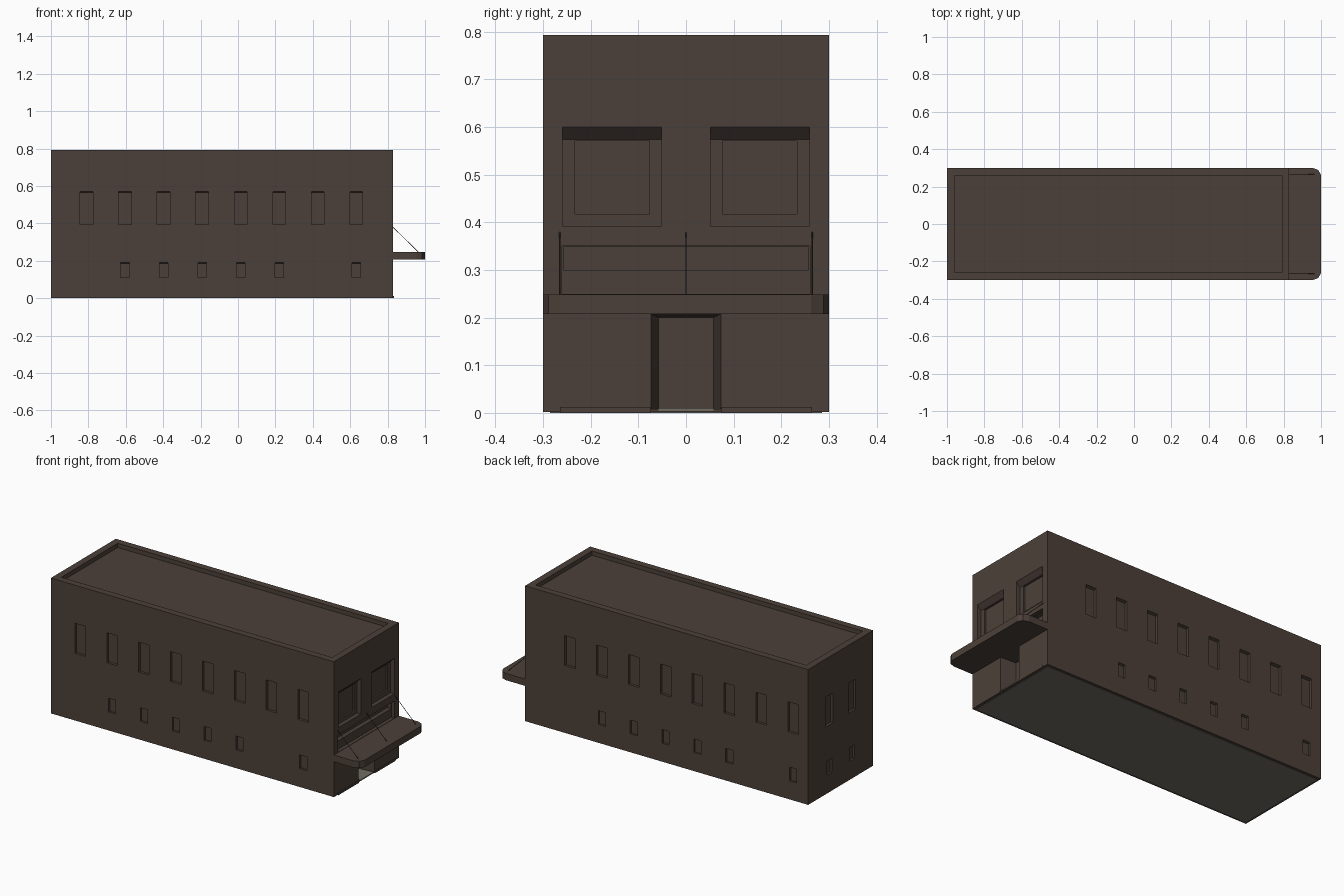
import bpy, bmesh
from mathutils import Vector

cube = bpy.data.objects.get("Cube")
if cube:
    bpy.data.objects.remove(cube, do_unlink=True)


def material(name, rgb):
    m = bpy.data.materials.new(name)
    m.use_nodes = True
    m.diffuse_color = (*rgb, 1)
    m.node_tree.nodes["Principled BSDF"].inputs["Base Color"].default_value = (*rgb, 1)
    return m


BROWN = material("dark brown", (0.072, 0.051, 0.041))
BEIGE = material("grey beige floor", (0.165, 0.152, 0.122))
STEEL = material("dark steel", (0.03, 0.027, 0.025))


def make(name, bm, mat):
    bmesh.ops.recalc_face_normals(bm, faces=bm.faces)
    mesh = bpy.data.meshes.new(name)
    bm.to_mesh(mesh)
    bm.free()
    mesh.materials.append(mat)
    obj = bpy.data.objects.new(name, mesh)
    bpy.context.collection.objects.link(obj)
    return obj


def hexa(bm, near, far):
    """Solid joining two loops of points."""
    a = [bm.verts.new(p) for p in near]
    b = [bm.verts.new(p) for p in far]
    bm.faces.new(a)
    bm.faces.new(b[::-1])
    for i in range(len(a)):
        j = (i + 1) % len(a)
        bm.faces.new((a[i], b[i], b[j], a[j]))


def box(name, lo, hi, mat):
    bm = bmesh.new()
    ring = [(lo[0], lo[1]), (hi[0], lo[1]), (hi[0], hi[1]), (lo[0], hi[1])]
    hexa(bm, [(*p, lo[2]) for p in ring], [(*p, hi[2]) for p in ring])
    return make(name, bm, mat)


# Each wall: origin, sideways direction, inward direction
X, Y = Vector((1, 0, 0)), Vector((0, 1, 0))
WALLS = {
    "front": (Y * -0.3, X, Y),
    "back": (Y * 0.3, X, -Y),
    "entrance": (X * 0.83, Y, -X),
    "rear": (X * -1, Y, X),
}


def recess(bm, wall, u, width, z0, z1, depth, drop=0.0, splay=0.0, start=0.0):
    """Cutter for a recess whose head drops and jambs close in with depth."""
    origin, side, inward = WALLS[wall]

    def ring(d):
        t = (d - start) / (depth - start)
        w, top = width / 2 - splay * t, z1 - drop * t
        return [origin + side * (u + s * w) + inward * d + Vector((0, 0, z))
                for s, z in ((-1, z0), (1, z0), (1, top), (-1, top))]
    hexa(bm, ring(start - 0.01), ring(depth))


def carve(target, bm):
    cutter = make("cutter", bm, BROWN)
    mod = target.modifiers.new("carve", "BOOLEAN")
    mod.operation, mod.solver, mod.object = "DIFFERENCE", "EXACT", cutter
    bpy.context.view_layer.objects.active = target
    bpy.ops.object.modifier_apply(modifier=mod.name)
    bpy.data.objects.remove(cutter, do_unlink=True)


# Building shell
building = box("building", (-1, -0.3, 0.002), (0.83, 0.3, 0.793), BROWN)
cuts = bmesh.new()


def window_pair(wall, u, lower=True):
    recess(cuts, wall, u, 0.068, 0.395, 0.57, 0.015, drop=0.006)
    if lower:
        recess(cuts, wall, u, 0.046, 0.11, 0.19, 0.012, drop=0.005)


# Long side windows: the back repeats the front turned half round
for i in range(8):
    x = -0.81 + i * 0.206
    window_pair("front", x, i not in (0, 6))
    window_pair("back", -0.27 - x, i not in (0, 6))

# Rear end windows
for y in (-0.105, 0.105):
    window_pair("rear", y)

# Entrance end: big windows, sign slot and doorway
for y in (-0.155, 0.155):
    recess(cuts, "entrance", y, 0.208, 0.392, 0.6, 0.025, drop=0.026)
recess(cuts, "entrance", 0, 0.52, 0.25, 0.35, 0.02)
recess(cuts, "entrance", 0, 0.146, 0.008, 0.208, 0.09, drop=0.008, splay=0.015)

# Roof well behind the parapet
well = [(-0.96, -0.26), (0.79, -0.26), (0.79, 0.26), (-0.96, 0.26)]
hexa(cuts, [(*p, 0.768) for p in well], [(*p, 0.85) for p in well])
carve(building, cuts)

# Second, deeper step in the big windows and the sign slot
cuts = bmesh.new()
for y in (-0.155, 0.155):
    recess(cuts, "entrance", y, 0.156, 0.418, 0.571, 0.035, start=0.02)
recess(cuts, "entrance", 0, 0.515, 0.3, 0.348, 0.045, start=0.015)
carve(building, cuts)

# Floors and plinth
box("floor", (-0.985, -0.285, 0), (0.815, 0.285, 0.006), BEIGE)
box("doorway_floor", (0.742, -0.058, 0.004), (0.832, 0.058, 0.01), BEIGE)
for s in (-1, 1):
    lo, hi = sorted((s * 0.075, s * 0.265))
    box("plinth", (0.828, lo, 0), (0.834, hi, 0.012), BROWN)

# Canopy with clipped outer corners
half = [(0.82, 0.3), (0.955, 0.3), (0.985, 0.289), (1.0, 0.262)]
outline = half + [(x, -y) for x, y in reversed(half)]
bm = bmesh.new()
hexa(bm, [(*p, 0.208) for p in outline], [(*p, 0.248) for p in outline])
make("canopy", bm, BROWN)

# Canopy stay cables
for y in (-0.265, 0, 0.265):
    a, b = Vector((0.828, y, 0.38)), Vector((0.965, y, 0.246))
    bpy.ops.mesh.primitive_cylinder_add(vertices=6, radius=0.0015, depth=(b - a).length,
                                        location=(a + b) / 2)
    cable = bpy.context.object
    cable.name = "stay_cable"
    cable.rotation_euler = (b - a).to_track_quat("Z", "Y").to_euler()
    cable.data.materials.append(STEEL)
